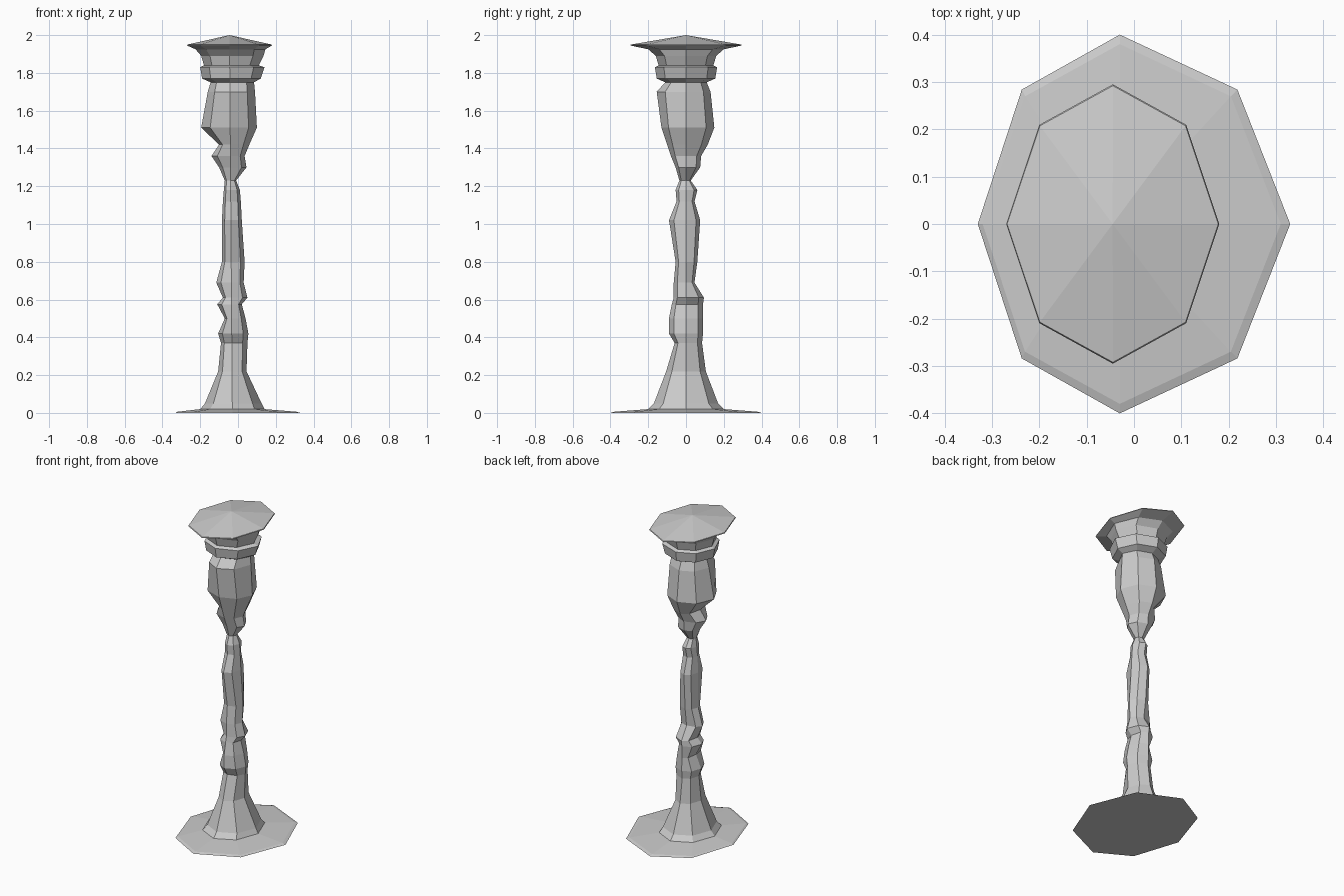
import bpy

# Each ring: height, left x, right x, front y, back y
FOOT = [
    (0.00, -0.33, 0.33, -0.40, 0.40), (0.006, -0.32, 0.31, -0.38, 0.38),
    (0.02, -0.20, 0.14, -0.20, 0.20), (0.05, -0.175, 0.125, -0.17, 0.17),
    (0.22, -0.105, 0.045, -0.105, 0.105), (0.37, -0.09, 0.05, -0.06, 0.085)]
STEM = [
    FOOT[-1], (0.42, -0.105, 0.055, -0.09, 0.09),
    (0.50, -0.07, 0.04, -0.09, 0.09), (0.575, -0.11, 0.02, -0.075, 0.09),
    (0.61, -0.08, 0.05, -0.065, 0.095), (0.69, -0.115, 0.03, -0.065, 0.045),
    (0.80, -0.085, 0.035, -0.055, 0.06), (1.02, -0.085, 0.02, -0.09, 0.075),
    (1.12, -0.08, 0.015, -0.05, 0.045), (1.18, -0.075, 0.01, -0.055, 0.06),
    (1.23, -0.07, -0.01, -0.035, 0.025)]
CUP = [
    STEM[-1], (1.30, -0.10, 0.045, -0.055, 0.075),
    (1.36, -0.14, 0.035, -0.08, 0.08), (1.42, -0.10, 0.06, -0.10, 0.115),
    (1.51, -0.195, 0.10, -0.13, 0.15), (1.70, -0.16, 0.09, -0.155, 0.13),
    (1.75, -0.145, 0.085, -0.11, 0.11)]
CAPITAL = [
    CUP[-1], (1.77, -0.19, 0.12, -0.155, 0.155),
    (1.83, -0.20, 0.14, -0.165, 0.165), (1.84, -0.18, 0.11, -0.145, 0.145),
    (1.89, -0.195, 0.135, -0.16, 0.16), (1.925, -0.225, 0.145, -0.20, 0.20),
    (1.945, -0.27, 0.18, -0.295, 0.295)]


def octagon(ring):
    """Eight-sided section with its corners on the axes and diagonals."""
    z, x0, x1, y0, y1 = ring
    cx = -0.03 - 0.015 * z / 2
    k = 0.69
    wide = 0.71
    dx1, dx0 = (x1 - cx) * k, (x0 - cx) * k
    return [(x1, 0, z), (cx + dx1, y1 * wide, z), (cx, y1, z),
            (cx + dx0, y1 * wide, z), (x0, 0, z), (cx + dx0, y0 * wide, z),
            (cx, y0, z), (cx + dx1, y0 * wide, z)]


def loft(name, rings, floor=False, apex=None):
    verts = [p for r in rings for p in octagon(r)]
    faces = [(8 * i + j, 8 * i + (j + 1) % 8,
              8 * i + 8 + (j + 1) % 8, 8 * i + 8 + j)
             for i in range(len(rings) - 1) for j in range(8)]
    if floor:
        faces.append(tuple(range(7, -1, -1)))
    if apex:
        top = len(verts)
        verts.append(apex)
        faces += [(top - 8 + j, top - 8 + (j + 1) % 8, top) for j in range(8)]
    mesh = bpy.data.meshes.new(name)
    mesh.from_pydata(verts, [], faces)
    obj = bpy.data.objects.new(name, mesh)
    bpy.context.collection.objects.link(obj)


# Flared foot, uneven stem, cup and moulded capital with a low pointed lid
loft("foot", FOOT, floor=True)
loft("stem", STEM)
loft("cup", CUP)
loft("capital", CAPITAL)
loft("lid", [CAPITAL[-1], (1.95, -0.268, 0.178, -0.292, 0.292)],
     apex=(-0.045, 0, 2.0))
